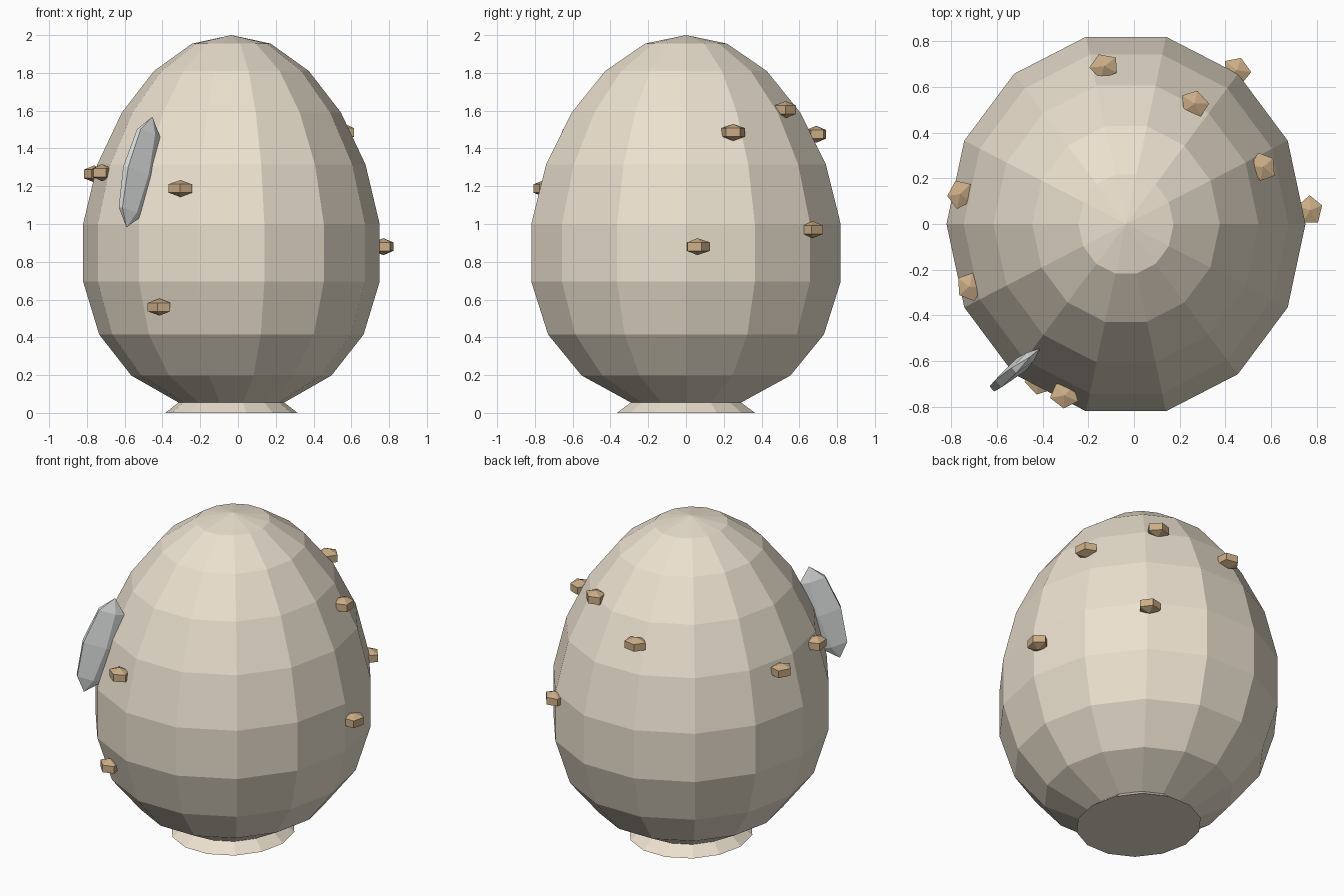
import bpy, bmesh
from math import sin, cos, pi, radians, atan2

if "Cube" in bpy.data.objects:
    bpy.data.objects.remove(bpy.data.objects["Cube"])


def material(name, rgb):
    m = bpy.data.materials.new(name)
    m.diffuse_color = (*rgb, 1)
    m.use_nodes = True
    m.node_tree.nodes["Principled BSDF"].inputs["Base Color"].default_value = m.diffuse_color
    return m


def lathe(name, profile, sides, mat, loc=(0, 0, 0), rot=(0, 0, 0), scale=(1, 1, 1), phase=0):
    """Spin (radius, z) points, top to bottom, into a flat-shaded solid; radius 0 is a pole."""
    bm = bmesh.new()
    rings = []
    for r, z in profile:
        n = sides if r > 0 else 1
        rings.append([bm.verts.new((r * cos(phase + 2 * pi * i / sides),
                                    r * sin(phase + 2 * pi * i / sides), z))
                      for i in range(n)])
    for a, b in zip(rings, rings[1:]):
        for i in range(sides):
            j = (i + 1) % sides
            if len(a) == 1:
                bm.faces.new((a[0], b[i], b[j]))
            elif len(b) == 1:
                bm.faces.new((a[i], b[0], a[j]))
            else:
                bm.faces.new((a[i], b[i], b[j], a[j]))
    if len(rings[-1]) > 1:
        bm.faces.new(rings[-1])
    bmesh.ops.recalc_face_normals(bm, faces=bm.faces)
    me = bpy.data.meshes.new(name)
    bm.to_mesh(me)
    bm.free()
    me.materials.append(mat)
    ob = bpy.data.objects.new(name, me)
    ob.location, ob.rotation_euler, ob.scale = loc, rot, scale
    bpy.context.collection.objects.link(ob)
    return ob


def ball(rings):
    """Half-circle profile for a coarse sphere."""
    return [(0, 1)] + [(sin(pi * k / rings), cos(pi * k / rings))
                       for k in range(1, rings)] + [(0, -1)]


shell = material("shell", (0.83, 0.75, 0.62))
brown = material("brown", (0.60, 0.42, 0.24))
pale = material("pale_grey", (0.76, 0.79, 0.78))
CX = -0.035

# egg body with flared foot
egg_profile = [(0, 2.0), (0.208, 1.955), (0.41, 1.81), (0.58, 1.59), (0.71, 1.315),
               (0.785, 1.0), (0.785, 0.695), (0.70, 0.415), (0.53, 0.198),
               (0.28, 0.055), (0.35, 0.0)]
lathe("egg_body", egg_profile, 14, shell, loc=(CX, 0, 0), scale=(1, 1.07, 1))

# small nuggets stuck on the shell, turned to face outward
nuggets = [(-0.305, -0.75, 1.188), (-0.415, -0.69, 0.56), (-0.72, -0.275, 1.272),
           (-0.76, 0.13, 1.265), (-0.13, 0.69, 1.475), (0.265, 0.527, 1.605),
           (0.565, 0.25, 1.485), (0.77, 0.06, 0.88), (0.45, 0.672, 0.97)]
for n, p in enumerate(nuggets):
    lathe(f"nugget_{n + 1}", ball(3), 5, brown, loc=p,
          rot=(0, 0, atan2(p[1], p[0] - CX)), scale=(0.065, 0.076, 0.045),
          phase=radians(15))

# pale flake standing out from the front left
lathe("flake", ball(4), 5, pale, loc=(-0.522, -0.638, 1.275),
      rot=(0, radians(17), radians(40)), scale=(0.122, 0.036, 0.306))
